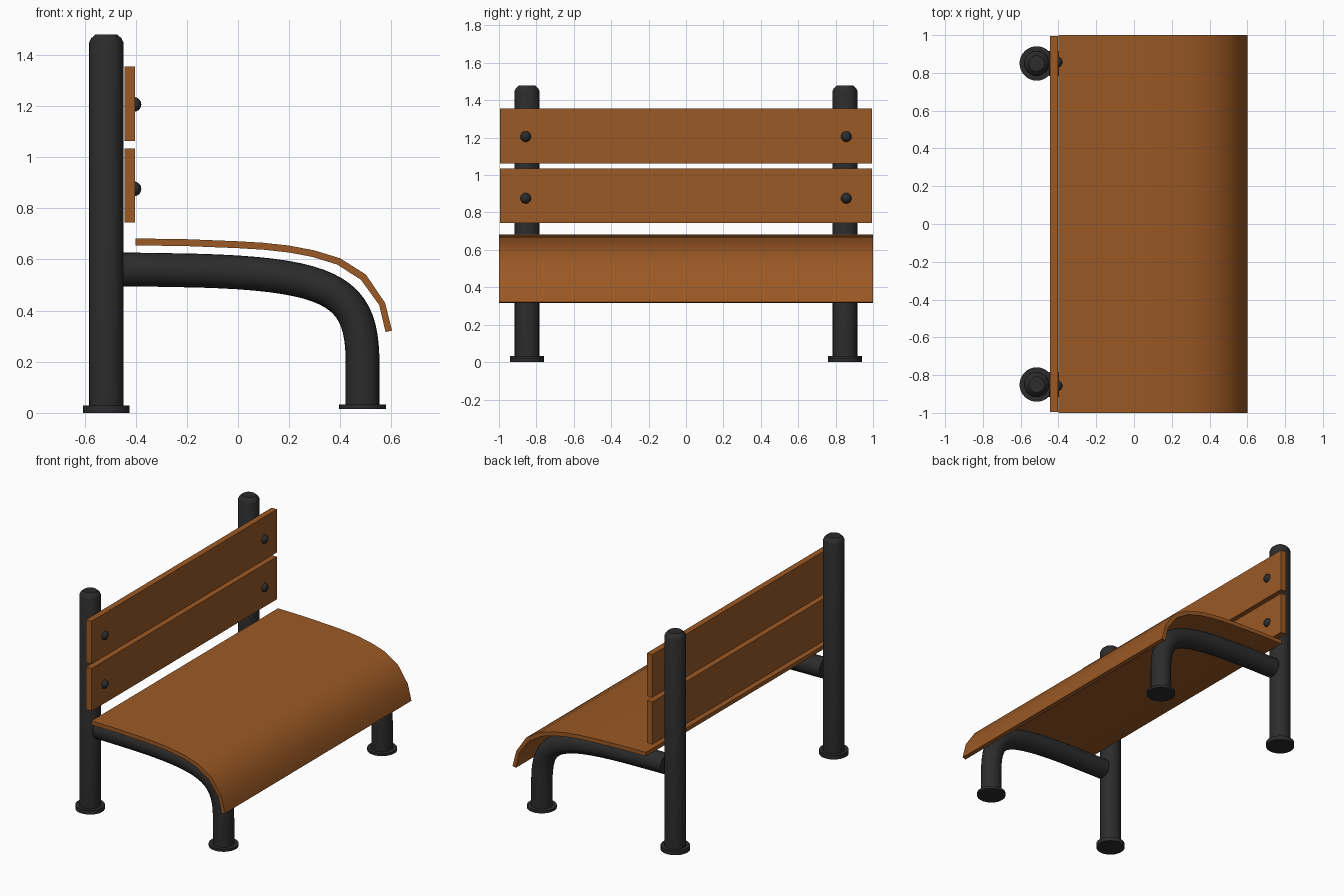
import bpy, bmesh, math
from mathutils import Vector

if "Cube" in bpy.data.objects:
    bpy.data.objects.remove(bpy.data.objects["Cube"])


def material(name, rgb):
    m = bpy.data.materials.new(name)
    m.diffuse_color = (*rgb, 1)
    m.use_nodes = True
    m.node_tree.nodes["Principled BSDF"].inputs["Base Color"].default_value = m.diffuse_color
    return m


WOOD = material("brown wood", (0.33, 0.10, 0.018))
METAL = material("black metal", (0.025, 0.025, 0.025))


def finish(name, bm, mat, smooth=True):
    bmesh.ops.recalc_face_normals(bm, faces=bm.faces[:])
    me = bpy.data.meshes.new(name)
    bm.to_mesh(me)
    bm.free()
    me.materials.append(mat)
    ob = bpy.data.objects.new(name, me)
    bpy.context.collection.objects.link(ob)
    if smooth:
        bpy.ops.object.select_all(action='DESELECT')
        ob.select_set(True)
        bpy.context.view_layer.objects.active = ob
        bpy.ops.object.shade_smooth_by_angle(angle=math.radians(35))
    return ob


def sweep(name, rings, mat):
    """Skin a list of closed rings of points and cap both ends."""
    bm = bmesh.new()
    vs = [[bm.verts.new(p) for p in r] for r in rings]
    n = len(vs[0])
    for a, b in zip(vs, vs[1:]):
        for i in range(n):
            j = (i + 1) % n
            bm.faces.new((a[i], a[j], b[j], b[i]))
    bm.faces.new(vs[0])
    bm.faces.new(vs[-1])
    return finish(name, bm, mat)


def lathe(name, profile, x, y, mat, n=32):
    rings = [[(x + r * math.cos(2 * math.pi * i / n), y + r * math.sin(2 * math.pi * i / n), z)
              for i in range(n)] for r, z in profile]
    return sweep(name, rings, mat)


def bezier(p0, p1, p2, p3, steps):
    p0, p1, p2, p3 = map(Vector, (p0, p1, p2, p3))
    return [p0 * (1 - t) ** 3 + p1 * 3 * t * (1 - t) ** 2 + p2 * 3 * t * t * (1 - t) + p3 * t ** 3
            for t in (i / steps for i in range(steps + 1))]


def tube(name, path, y, r, mat, n=24):
    rings = []
    for i, p in enumerate(path):
        d = (path[min(i + 1, len(path) - 1)] - path[max(i - 1, 0)]).normalized()
        if i == 0:
            d = Vector((1, 0))
        if i == len(path) - 1:
            d = Vector((0, -1))
        rings.append([(p.x - d.y * r * math.cos(a), y + r * math.sin(a), p.y + d.x * r * math.cos(a))
                      for a in (2 * math.pi * k / n for k in range(n))])
    return sweep(name, rings, mat)


def box(name, x0, x1, y0, y1, z0, z1, mat):
    bm = bmesh.new()
    bmesh.ops.create_cube(bm, size=1)
    for v in bm.verts:
        v.co = ((x0 + x1) / 2 + v.co.x * (x1 - x0), (y0 + y1) / 2 + v.co.y * (y1 - y0),
                (z0 + z1) / 2 + v.co.z * (z1 - z0))
    return finish(name, bm, mat, False)


# curved seat board: top edge, then bottom edge back
top = [(-0.40, 0.682), (-0.2, 0.679), (0, 0.671), (0.1, 0.665), (0.2, 0.654), (0.3, 0.635),
       (0.4, 0.604), (0.5, 0.541), (0.575, 0.43), (0.602, 0.322)]
bottom = [(-0.40, 0.655), (-0.2, 0.652), (0, 0.644), (0.1, 0.638), (0.2, 0.627), (0.29, 0.610),
          (0.388, 0.580), (0.481, 0.520), (0.552, 0.422), (0.577, 0.316)]
outline = top + bottom[::-1]
sweep("seat", [[(x, y, z) for x, z in outline] for y in (-1, 1)], WOOD)

# back boards
for label, z0, z1 in (("lower", 0.745, 1.034), ("upper", 1.063, 1.355)):
    box(label + "_back_board", -0.444, -0.403, -0.994, 0.994, z0, z1, WOOD)

# path of the bent front leg (x, z)
leg_path = [Vector((-0.45, 0.561)), Vector((-0.3, 0.559))]
leg_path += bezier((-0.15, 0.556), (0.40, 0.54), (0.487, 0.46), (0.487, 0.19), 20)
leg_path += [Vector((0.487, 0.02))]

for side, y in (("left", -0.85), ("right", 0.85)):
    # rear post with rounded cap, and its foot
    lathe(side + "_rear_post", [(0.067, 0.01), (0.067, 1.448), (0.06, 1.464), (0.042, 1.48)],
          -0.515, y, METAL)
    lathe(side + "_rear_foot", [(0.091, 0), (0.091, 0.028)], -0.515, y, METAL)
    # bent front leg and its foot
    tube(side + "_front_leg", leg_path, y, 0.066, METAL)
    lathe(side + "_front_foot", [(0.092, 0.016), (0.092, 0.033)], 0.487, y, METAL)
    # round bolt heads
    for label, z in (("lower", 0.876), ("upper", 1.206)):
        bm = bmesh.new()
        bmesh.ops.create_uvsphere(bm, u_segments=16, v_segments=10, radius=0.029)
        bmesh.ops.translate(bm, verts=bm.verts[:], vec=(-0.407, math.copysign(0.857, y), z))
        finish(f"{side}_{label}_bolt", bm, METAL)
